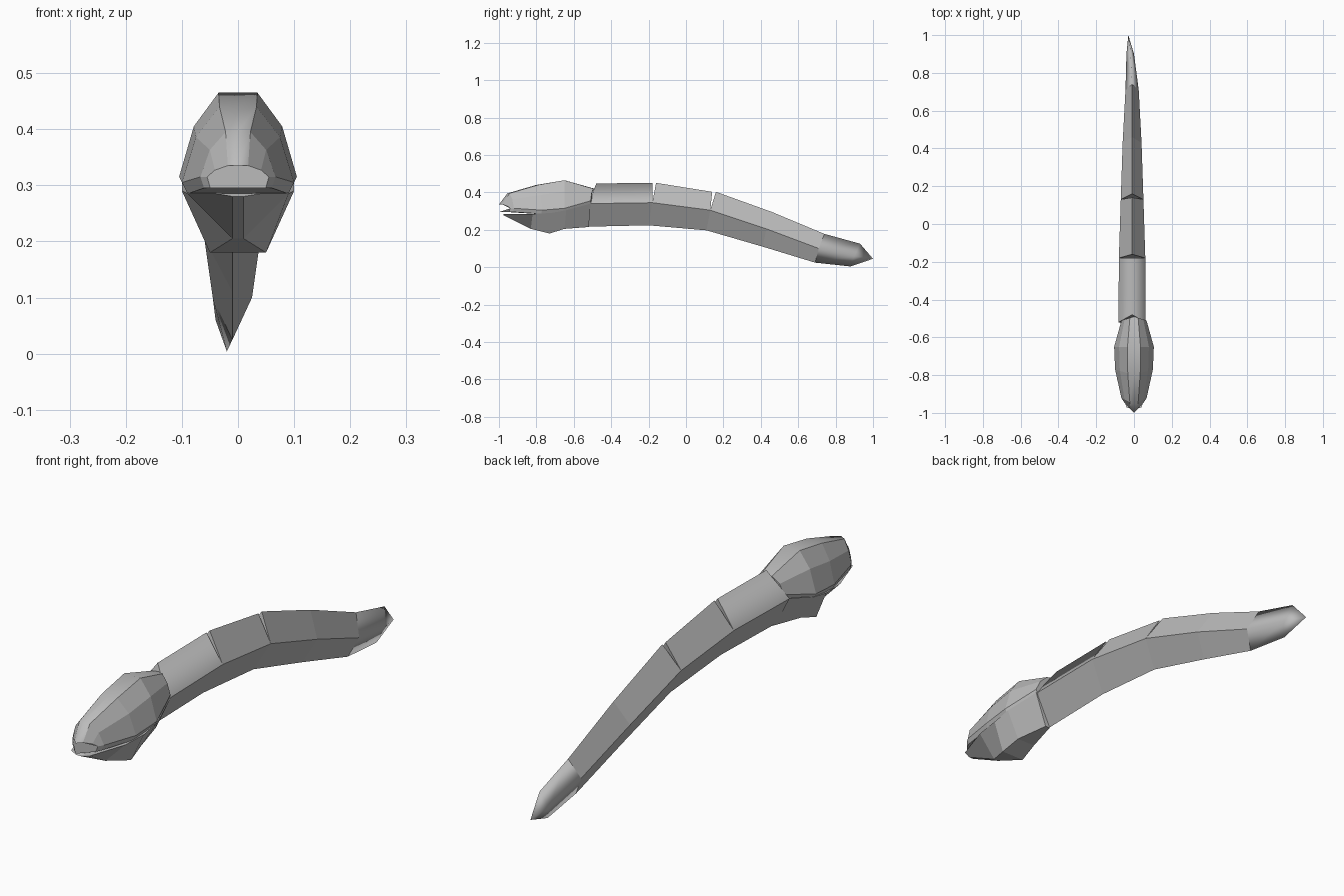
import bpy
import bmesh

cube = bpy.data.objects.get("Cube")
if cube:
    bpy.data.objects.remove(cube)

color = (0.5, 0.5, 0.5, 1)
grey = bpy.data.materials.new("plain_grey")
grey.use_nodes = True
grey.diffuse_color = color
grey.node_tree.nodes["Principled BSDF"].inputs["Base Color"].default_value = color


def loft(name, sections, smooth_strips=()):
    """Skin a row of equal closed sections and cap both ends."""
    bm = bmesh.new()
    loops = [[bm.verts.new(point) for point in section] for section in sections]
    count = len(loops[0])
    for front, back in zip(loops, loops[1:]):
        for i in range(count):
            j = (i + 1) % count
            face = bm.faces.new((front[i], front[j], back[j], back[i]))
            face.smooth = i in smooth_strips
    bm.faces.new(loops[0])
    bm.faces.new(loops[-1])
    bmesh.ops.remove_doubles(bm, verts=bm.verts, dist=0.001)
    bmesh.ops.recalc_face_normals(bm, faces=bm.faces)
    mesh = bpy.data.meshes.new(name)
    bm.to_mesh(mesh)
    bm.free()
    mesh.materials.append(grey)
    part = bpy.data.objects.new(name, mesh)
    bpy.context.collection.objects.link(part)


def diamond(y, z, width, slit=0, center=-0.01):
    """Leaning four-sided body section whose height follows its half width."""
    ridge = z + 0.05 + 0.8 * width
    keel = z - 0.03 - 1.3 * width
    return [(center, y + 0.03 + slit, ridge), (center - width, y, z),
            (center, y - 0.02, keel), (center + width, y, z)]


def mirrored(half):
    """Close a half section that runs from top centre to bottom centre."""
    return half + [(-x, y, z) for x, y, z in half[-2:0:-1]]


def head_section(y, width, crown, mouth, sweep):
    """Head section; the centre is swept forward of the sides."""
    flank = mouth + 0.02
    temple = crown + (flank - crown) * 0.4
    outline = [(0, crown), (0.33, crown), (0.75, temple),
               (1, flank), (0.9, mouth), (0, mouth)]
    return mirrored([(width * side, y - sweep * (1 - side), z)
                     for side, z in outline])


def jaw_section(y, width, lip, chin_width, chin):
    """Jaw section: wide at the lip, narrow at the chin."""
    return mirrored([(0, y, lip), (width, y, lip),
                     (chin_width, y - 0.01, chin), (0, y - 0.01, chin)])


# Body joints: position along the body, flank height and half width
neck = (-0.52, 0.34, 0.072)
shoulder = (-0.18, 0.345, 0.07)
middle = (0.13, 0.305, 0.06)
rump = (0.43, 0.205, 0.05)
tail = (0.71, 0.1, 0.035)

# Body segments, with narrow slits between their upper edges
gap = 0.01
loft("neck_segment", [diamond(*neck, slit=gap), diamond(*shoulder, slit=-3 * gap)],
     smooth_strips=(0, 3))
loft("middle_segment", [diamond(*shoulder, slit=-gap), diamond(*middle, slit=-2 * gap)])
loft("rear_segment", [diamond(*middle), diamond(*rump), diamond(*tail)])

# Tail tip, tapering to a single point
tip = [(-0.03, 1, 0.045)] * 4
loft("tail_tip", [diamond(*tail), diamond(0.9, 0.06, 0.02, center=-0.02), tip],
     smooth_strips=range(4))

# Upper head, from nose to neck: y, half width, crown, mouth, sweep
loft("upper_head", [
    head_section(-0.94, 0.055, 0.335, 0.295, 0.06),
    head_section(-0.92, 0.067, 0.395, 0.295, 0.035),
    head_section(-0.77, 0.1, 0.44, 0.285, 0.03),
    head_section(-0.65, 0.105, 0.465, 0.295, 0),
    head_section(-0.51, 0.066, 0.42, 0.335, -0.02),
], smooth_strips=(0, 9))

# Lower jaw, hanging to a blunt chin: y, half width, lip, chin half width, chin
loft("lower_jaw", [
    jaw_section(-0.97, 0.04, 0.285, 0.01, 0.28),
    jaw_section(-0.82, 0.09, 0.285, 0.01, 0.205),
    jaw_section(-0.72, 0.1, 0.29, 0.05, 0.18),
    jaw_section(-0.64, 0.1, 0.305, 0.04, 0.205),
    jaw_section(-0.51, 0.066, 0.34, 0.01, 0.215),
])
